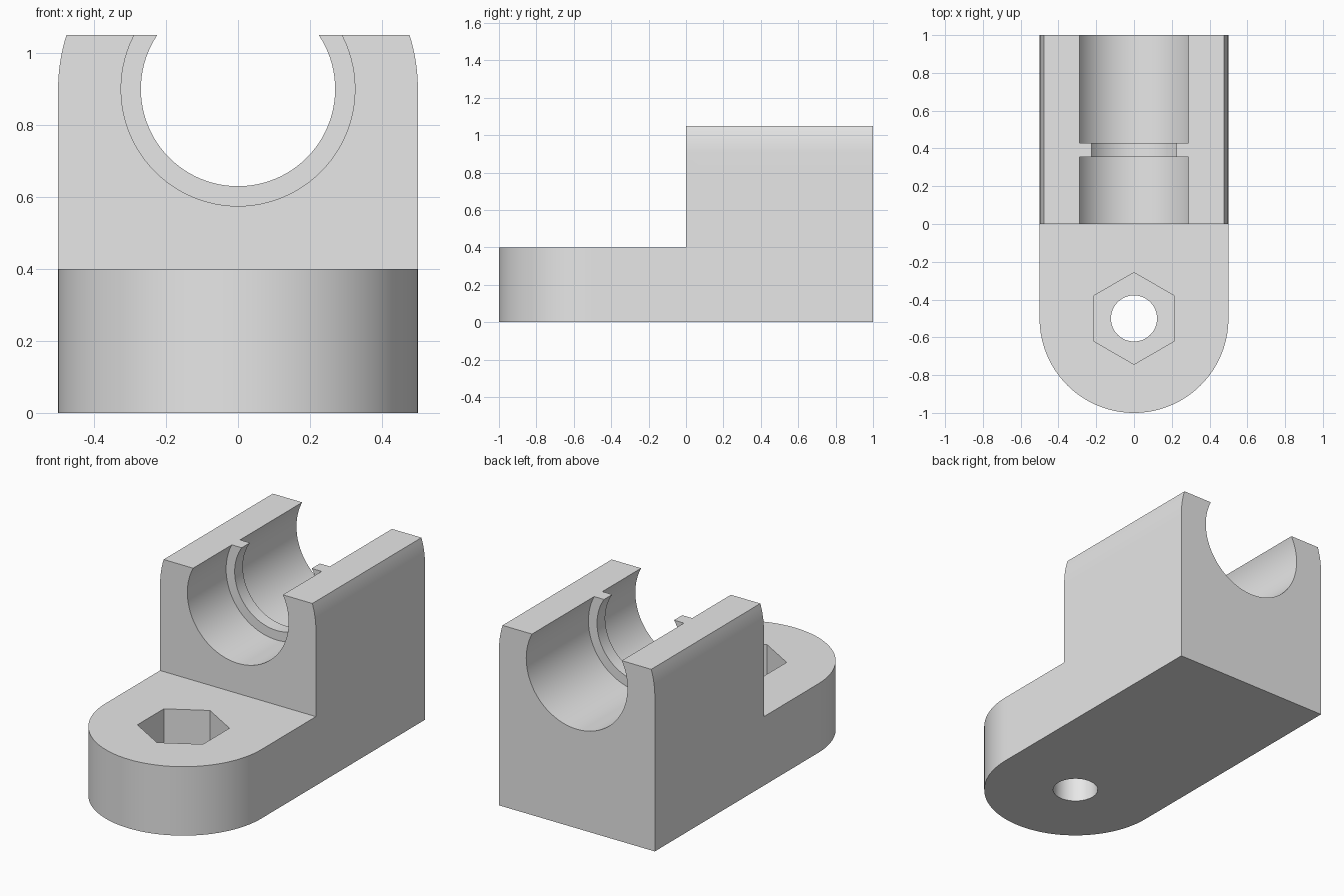
import bpy, bmesh
from math import sin, cos, pi, asin, radians
from mathutils import Vector

cube = bpy.data.objects.get("Cube")
if cube:
    bpy.data.objects.remove(cube, do_unlink=True)

grey = bpy.data.materials.new("light_grey")
grey.use_nodes = True
grey.diffuse_color = (0.8, 0.8, 0.8, 1)
grey.node_tree.nodes["Principled BSDF"].inputs["Base Color"].default_value = (0.8, 0.8, 0.8, 1)

HALF = 0.5        # half width, also the radius of the rounded edges
BORE_Z = 0.9      # height of the bore axis
TOP = 1.05
BASE_TOP = 0.4
BOLT_Y = -0.5


def arc(cx, cy, r, start, end, steps):
    return [(cx + r * cos(start + (end - start) * i / steps),
             cy + r * sin(start + (end - start) * i / steps)) for i in range(steps + 1)]


def circle(cx, cy, r, sides, start=0):
    return arc(cx, cy, r, start, start + 2 * pi, sides)[:-1]


def prism(name, outline, low, high, axis):
    """Extrude a 2D outline along z (outline in xy) or along y (outline in xz)."""
    bm = bmesh.new()
    place = (lambda a, b: (a, b, low)) if axis == "z" else (lambda a, b: (a, low, b))
    face = bm.faces.new([bm.verts.new(place(a, b)) for a, b in outline])
    new = bmesh.ops.extrude_face_region(bm, geom=[face])["geom"]
    step = Vector((0, 0, high - low)) if axis == "z" else Vector((0, high - low, 0))
    bmesh.ops.translate(bm, verts=[v for v in new if isinstance(v, bmesh.types.BMVert)], vec=step)
    bmesh.ops.recalc_face_normals(bm, faces=bm.faces)
    mesh = bpy.data.meshes.new(name)
    bm.to_mesh(mesh)
    bm.free()
    mesh.materials.append(grey)
    obj = bpy.data.objects.new(name, mesh)
    bpy.context.collection.objects.link(obj)
    return obj


def combine(target, tool, operation):
    mod = target.modifiers.new(tool.name, "BOOLEAN")
    mod.operation, mod.solver, mod.object = operation, "EXACT", tool
    bpy.context.view_layer.objects.active = target
    bpy.ops.object.modifier_apply(modifier=mod.name)
    bpy.data.objects.remove(tool, do_unlink=True)


# Upright block with rounded shoulders cut flat at the top
shoulder = asin((TOP - BORE_Z) / HALF)
outline = ([(-HALF, 0), (HALF, 0)] + arc(0, BORE_Z, HALF, 0, shoulder, 8)
           + arc(0, BORE_Z, HALF, pi - shoulder, pi, 8))
holder = prism("bearing_holder", outline, 0, 1, "y")

# Mounting foot with a round front end
foot = prism("mounting_foot", arc(0, BOLT_Y, HALF, pi, 2 * pi, 64) + [(HALF, 0.5), (-HALF, 0.5)],
             0, BASE_TOP, "z")
combine(holder, foot, "UNION")

# Open bore in two lengths, leaving a narrow rib between them
for name, radius, front, back in (("rib_bore", 0.27, -0.1, 1.1),
                                  ("front_bore", 0.325, -0.1, 0.355),
                                  ("back_bore", 0.325, 0.43, 1.1)):
    combine(holder, prism(name, circle(0, BORE_Z, radius, 96), front, back, "y"), "DIFFERENCE")

# Bolt hole with a hexagonal nut pocket
combine(holder, prism("bolt_hole", circle(0, BOLT_Y, 0.122, 64), -0.1, 0.6, "z"), "DIFFERENCE")
combine(holder, prism("nut_pocket", circle(0, BOLT_Y, 0.243, 6, pi / 2), 0.18, 0.6, "z"), "DIFFERENCE")

bpy.ops.object.select_all(action="DESELECT")
holder.select_set(True)
bpy.context.view_layer.objects.active = holder
bpy.ops.object.shade_smooth_by_angle(angle=radians(15))
